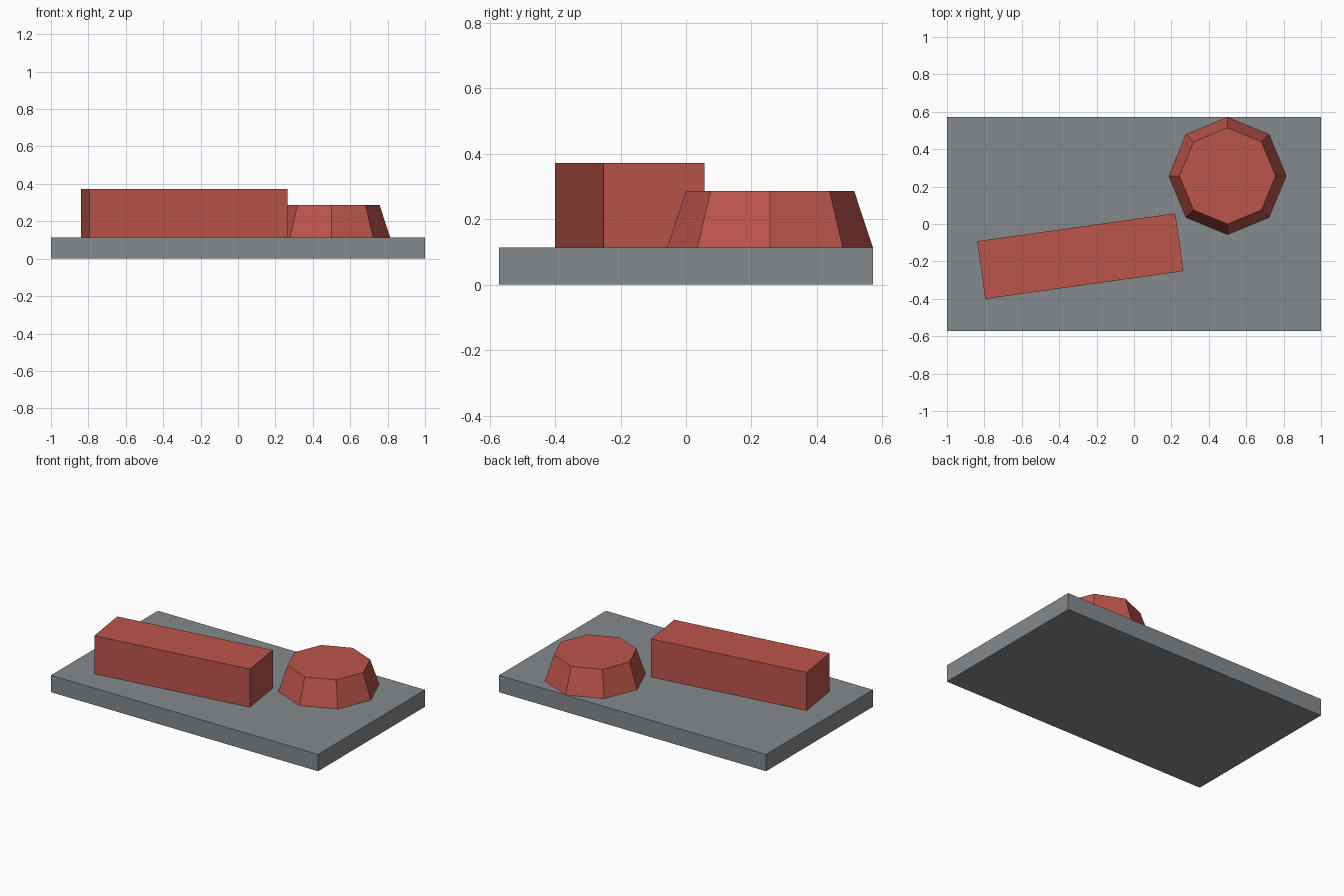
import bpy
import math

cube = bpy.data.objects.get("Cube")
if cube:
    bpy.data.objects.remove(cube, do_unlink=True)


def make_material(name, color):
    mat = bpy.data.materials.new(name)
    mat.use_nodes = True
    mat.diffuse_color = color
    mat.node_tree.nodes["Principled BSDF"].inputs["Base Color"].default_value = color
    return mat


def finish(name, mat):
    obj = bpy.context.object
    obj.name = name
    obj.data.name = name
    obj.data.materials.append(mat)
    return obj


def add_block(name, mat, center, size, bottom, turn=0):
    bpy.ops.mesh.primitive_cube_add(
        size=1, location=(*center, bottom + size[2] / 2),
        rotation=(0, 0, math.radians(turn)))
    obj = finish(name, mat)
    obj.scale = size
    return obj


grey = make_material("slate grey", (0.24, 0.255, 0.27, 1))
red = make_material("brick red", (0.50, 0.09, 0.07, 1))

BASE_TOP = 0.114

# Flat rectangular base
add_block("base_plate", grey, (0, 0), (2, 1.143, BASE_TOP), 0)

# Long bar, turned slightly on the base
add_block("long_bar", red, (-0.287, -0.172), (1.07, 0.312, 0.258), BASE_TOP, 8)

# Eight-sided tapered knob
KNOB_HEIGHT = 0.172
bpy.ops.mesh.primitive_cone_add(
    vertices=8, radius1=0.314, radius2=0.257, depth=KNOB_HEIGHT,
    location=(0.5, 0.257, BASE_TOP + KNOB_HEIGHT / 2))
finish("tapered_knob", red)
